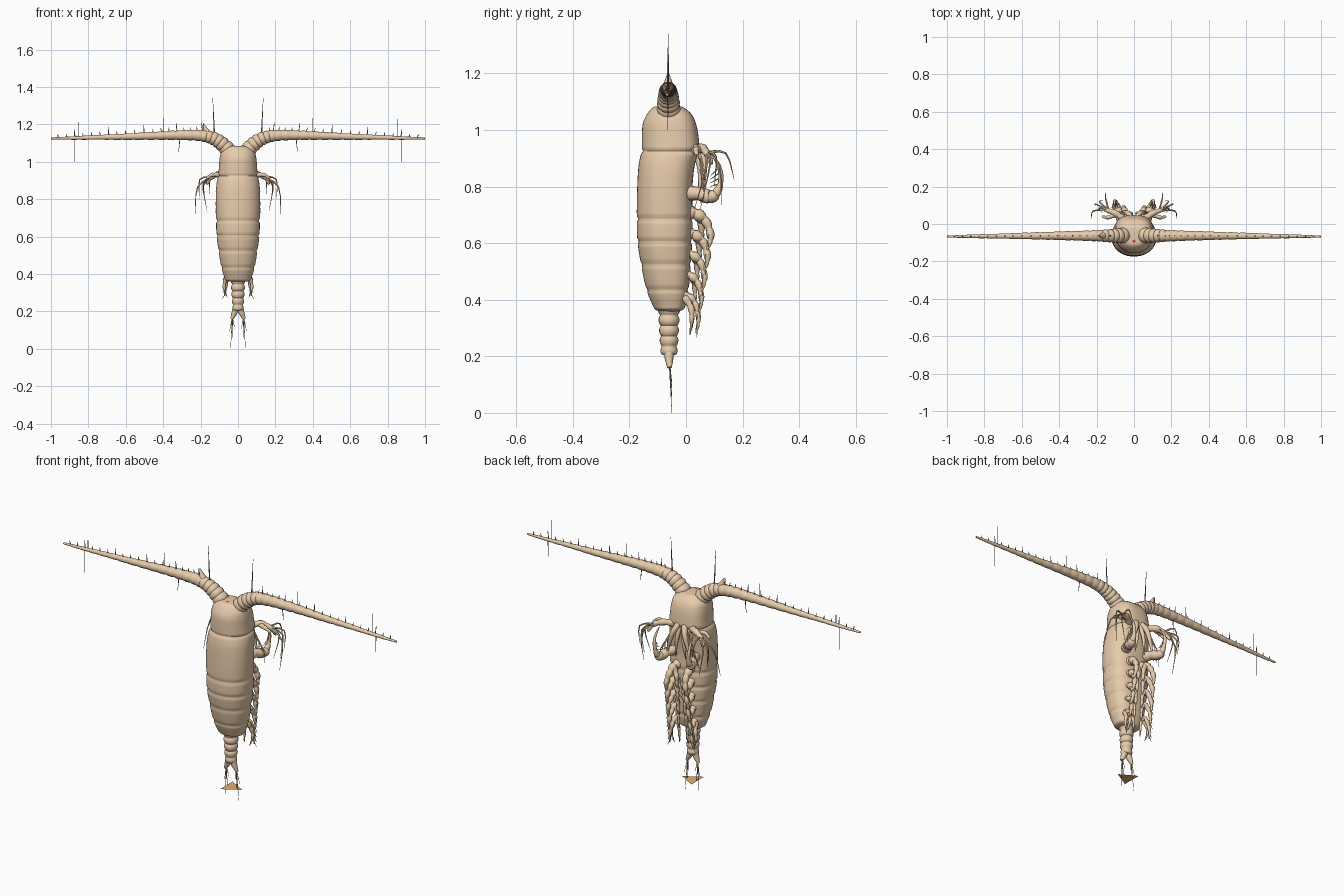
import bpy, bmesh, math
from mathutils import Vector


def material(name, col):
    m = bpy.data.materials.new(name)
    m.diffuse_color = (*col, 1)
    return m


TAN = material("shell_tan", (0.80, 0.60, 0.41))
DARK = material("bristle_brown", (0.35, 0.26, 0.18))
RED = material("eye_red", (0.75, 0.05, 0.03))
ORANGE = material("orange", (0.80, 0.42, 0.18))


def finish(name, bm, mat, angle=50):
    bmesh.ops.recalc_face_normals(bm, faces=bm.faces)
    me = bpy.data.meshes.new(name)
    bm.to_mesh(me)
    bm.free()
    me.materials.append(mat)
    ob = bpy.data.objects.new(name, me)
    bpy.context.collection.objects.link(ob)
    bpy.ops.object.select_all(action='DESELECT')
    ob.select_set(True)
    bpy.context.view_layer.objects.active = ob
    bpy.ops.object.shade_smooth_by_angle(angle=math.radians(angle))
    return ob


def skin(bm, rings):
    vr = [[bm.verts.new(p) for p in r] for r in rings]
    n = len(vr[0])
    for a, b in zip(vr, vr[1:]):
        for i in range(n):
            bm.faces.new((a[i], a[(i + 1) % n], b[(i + 1) % n], b[i]))
    bm.faces.new(vr[0])
    bm.faces.new(vr[-1])


def spline(keys, t):
    """Catmull-Rom through equal length tuples, t from 0 to 1."""
    s = min(t, 0.99999) * (len(keys) - 1)
    i = int(s)
    f = s - i
    k = [keys[max(0, min(len(keys) - 1, i + d))] for d in (-1, 0, 1, 2)]
    return [0.5 * (2 * b + (c - a) * f + (2 * a - 5 * b + 4 * c - d) * f * f
            + (3 * b - a - 3 * c + d) * f ** 3) for a, b, c, d in zip(*k)]


def tube(bm, keys, steps=12, sides=8, segs=0, bulge=0.15, mirror=True):
    """Tapered, optionally segmented limb; keys are (x, y, z, radius)."""
    for sx in ((1, -1) if mirror else (1,)):
        ks = [(k[0] * sx, *k[1:]) for k in keys]
        rings = []
        for j in range(steps + 1):
            t = j / steps
            x, y, z, r = spline(ks, t)
            p = Vector((x, y, z))
            d = Vector(spline(ks, min(1, t + .01))[:3]) - Vector(spline(ks, max(0, t - .01))[:3])
            d.normalize()
            u = d.cross(Vector((0.13, 1, 0.07))).normalized()
            v = d.cross(u)
            r = max(r, 0.0008)
            if segs:
                r *= 1 - bulge + 1.5 * bulge * abs(math.sin(math.pi * segs * t)) ** .6
            rings.append([p + r * (math.cos(a) * u + math.sin(a) * v)
                          for a in (2 * math.pi * i / sides for i in range(sides))])
        skin(bm, rings)


def bristle(bm, a, b, r=0.003, bend=(0, 0, 0), mirror=True):
    m = (Vector(a) + Vector(b)) / 2 + Vector(bend)
    tube(bm, [(*a, r), (*m, r * .65), (*b, 0.0008)], 6, 5, mirror=mirror)


# Head and thorax shell: stations are z, half width, back y, belly y
shell = [(1.085, .02, -.085, -.035), (1.08, .06, -.115, -.01), (1.055, .088, -.138, .02),
         (1.02, .098, -.153, .036), (.97, .102, -.156, .045), (.93, .106, -.157, .046),
         (.87, .116, -.168, .03), (.78, .119, -.173, .022), (.69, .117, -.174, .024),
         (.61, .115, -.172, .022), (.53, .105, -.160, .018), (.44, .090, -.141, .010),
         (.385, .074, -.120, .0), (.365, .064, -.108, -.010), (.358, .03, -.085, -.035)]
bm = bmesh.new()
rings = []
for j in range(141):
    z, w, y0, y1 = spline(shell, j / 140)
    g = 1 - sum(.055 * math.exp(-((z - b) / .007) ** 2) for b in (.925, .685, .605, .525, .435))
    cy, hy = (y0 + y1) / 2, (y1 - y0) / 2 * g
    ring = []
    for i in range(40):
        a = 2 * math.pi * i / 40
        c, s = math.cos(a), math.sin(a)
        e = .72 if s > 0 else .95
        ring.append((w * g * math.copysign(abs(c) ** e, c), cy + hy * math.copysign(abs(s) ** e, s), z))
    rings.append(ring)
skin(bm, rings)
finish("body_shell", bm, TAN)

# Beaded abdomen and tail fork
bm = bmesh.new()
tube(bm, [(0, -.06, .375, .037), (0, -.06, .32, .034), (0, -.06, .26, .031), (0, -.06, .205, .027)],
     48, 16, 5, .17, mirror=False)
tube(bm, [(.010, -.06, .225, .019), (.018, -.06, .195, .016), (.034, -.058, .16, .008)], 8, 10)
finish("abdomen", bm, TAN)

# Tail bristles
bm = bmesh.new()
for x, z in ((.028, .06), (.040, 0), (.046, .09), (.018, .11)):
    bristle(bm, (.030, -.058, .17), (x, -.05, z), .0025)
finish("tail_bristles", bm, DARK)

# Small flat triangle below the tail
bm = bmesh.new()
bm.faces.new([bm.verts.new((.063 * math.cos(a), -.055 + .063 * math.sin(a), .065))
              for a in (0, 2 * math.pi / 3, 4 * math.pi / 3)])
finish("tail_triangle", bm, ORANGE)

# Long segmented feelers
feeler = [(.035, -.06, 1.045, .042), (.085, -.062, 1.095, .039), (.14, -.063, 1.128, .034),
          (.21, -.063, 1.141, .029), (.32, -.063, 1.142, .025), (.45, -.063, 1.139, .021),
          (.60, -.064, 1.134, .0165), (.74, -.065, 1.131, .0125), (.88, -.066, 1.127, .009),
          (1.0, -.067, 1.125, .005)]
bm = bmesh.new()
tube(bm, feeler, 132, 12, 22, .08)
finish("feelers", bm, TAN)

# Thorn on one feeler
bm = bmesh.new()
tube(bm, [(-.155, -.063, 1.135, .026), (-.172, -.063, 1.17, .014), (-.187, -.063, 1.207, .001)],
     6, 8, mirror=False)
finish("feeler_thorn", bm, TAN)

# Feeler bristles: short regular row and several long ones
bm = bmesh.new()
for k in range(20):
    x, y, z, r = spline(feeler, .27 + .036 * k)
    h = .04 if k % 4 == 1 else .018
    bristle(bm, (x, y, z + r * .7), (x + .004, y, z + r + h), .0035)
bristle(bm, (.125, -.063, 1.13), (.135, -.063, 1.34), .004)
bristle(bm, (.40, -.063, 1.14), (.40, -.063, 1.235), .003)
bristle(bm, (.31, -.063, 1.13), (.318, -.063, 1.05), .003)
bristle(bm, (.855, -.066, 1.125), (.855, -.066, 1.24), .002)
bristle(bm, (.875, -.066, 1.127), (.875, -.066, 1.0), .002)
finish("feeler_bristles", bm, DARK)

# Red eye
bm = bmesh.new()
bmesh.ops.create_uvsphere(bm, u_segments=20, v_segments=12, radius=.025)
for v in bm.verts:
    v.co = Vector((v.co.x, v.co.y * .95 - .103, v.co.z * .65 + 1.066 + v.co.y * .45))
finish("eye", bm, RED)

# Second feelers curving out from under the head
bm = bmesh.new()
tube(bm, [(.05, .02, .925, .018), (.095, .055, .935, .017), (.145, .075, .915, .012),
          (.165, .09, .88, .007)], 16, 8, 4)
tube(bm, [(.10, .05, .93, .013), (.14, .035, .93, .010), (.17, .04, .91, .006)], 12, 8, 3)
for end in ((.228, .03, .72), (.205, .10, .80), (.165, .125, .735), (.15, .17, .825), (.17, .06, .76)):
    bristle(bm, (.135, .072, .92), end, .006,
            (.035 if end[0] > .16 else .01, .02, .045))
finish("second_feelers", bm, TAN)

# Mouth parts hanging below the head
bm = bmesh.new()
tube(bm, [(.015, .03, .945, .016), (.035, .06, .90, .014), (.06, .062, .82, .008),
          (.085, .055, .74, .001)], 14, 8)
tube(bm, [(.01, .03, .94, .012), (.02, .05, .86, .010), (.03, .045, .76, .002)], 12, 8)
for k in range(4):
    bristle(bm, (.04 + .01 * k, .05, .92 - .02 * k), (.07 + .018 * k, .05, .78 - .02 * k), .004, (.01, .015, 0))
finish("mouth_parts", bm, TAN)

# Stout grasping limbs with clawed upper arm
bm = bmesh.new()
tube(bm, [(.06, .005, .775, .026), (.078, .045, .775, .024), (.092, .085, .763, .024),
          (.098, .108, .775, .018)], 16, 10, 3, .1)
tube(bm, [(.097, .103, .77, .017), (.10, .122, .81, .010), (.105, .118, .87, .007),
          (.10, .085, .92, .002)], 14, 8, 3)
for k in range(4):
    bristle(bm, (.10, .12, .81 + .02 * k), (.085 + .012 * k, .085, .80 + .012 * k), .003)
finish("grasping_limbs", bm, TAN)

# Five pairs of two-branched swimming legs
bm = bmesh.new()
for k in range(5):
    z = .70 - .073 * k
    y = .012 - .004 * k
    x = .046 + .002 * k
    q = 1 - .09 * k
    tube(bm, [(x - .01, y - .015, z + .01, .026 * q), (x, y + .03 * q, z, .021 * q),
              (x + .004, y + .062 * q, z - .03, .015 * q), (x + .012, y + .075 * q, z - .08, .012 * q),
              (x + .018, y + .062 * q, z - .125, .003)], 30, 8, 5, .22)
    tube(bm, [(x, y + .03 * q, z, .016 * q), (x - .026, y + .042 * q, z - .035, .012 * q),
              (x - .03, y + .042 * q, z - .085, .008 * q), (x - .028, y + .032 * q, z - .12, .002)],
         24, 8, 4, .22)
    for j in range(3):
        zz = z - .05 - .028 * j
        bristle(bm, (x + .01, y + .068 * q, zz), (x + .03, y + .066 * q, zz - .035), .003)
# Last pair reaching past the shell
tube(bm, [(.055, -.005, .41, .014), (.068, .018, .37, .011), (.074, .02, .325, .007),
          (.058, .014, .275, .001)], 20, 8, 4, .2)
finish("swimming_legs", bm, TAN)
